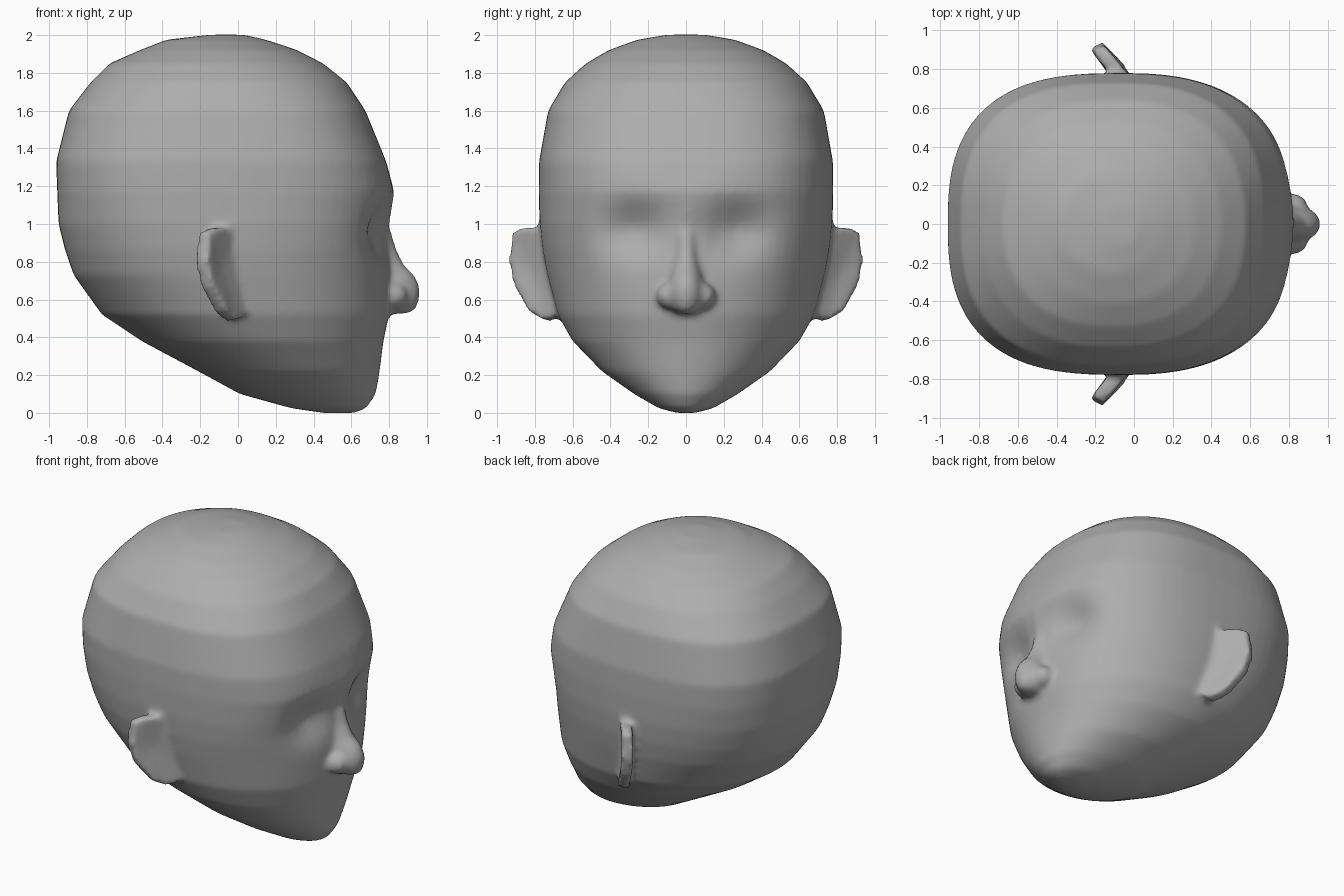
import bpy
from math import sin, cos, pi, exp, copysign

if "Cube" in bpy.data.objects:
    bpy.data.objects.remove(bpy.data.objects["Cube"])

def make(name, verts, faces):
    me = bpy.data.meshes.new(name)
    me.from_pydata(verts, [], faces)
    ob = bpy.data.objects.new(name, me)
    bpy.context.collection.objects.link(ob)
    bpy.ops.object.select_all(action='DESELECT')
    ob.select_set(True)
    bpy.context.view_layer.objects.active = ob
    bpy.ops.object.mode_set(mode='EDIT')
    bpy.ops.mesh.select_all(action='SELECT')
    bpy.ops.mesh.normals_make_consistent(inside=False)
    bpy.ops.object.mode_set(mode='OBJECT')
    return ob

def loft(rings):
    n = len(rings[0])
    verts = [v for r in rings for v in r]
    faces = [(i*n + j, i*n + (j+1) % n, (i+1)*n + (j+1) % n, (i+1)*n + j)
             for i in range(len(rings)-1) for j in range(n)]
    faces += [tuple(range(n))[::-1], tuple(range(len(verts)-n, len(verts)))]
    return verts, faces

def spow(c, p):
    return copysign(abs(c)**p, c)

def section(z, xb, xf, w, nb, nf, segs):
    # horizontal superellipse from back xb to front xf
    xc, a = (xb+xf)/2, (xf-xb)/2
    pts = []
    for k in range(segs):
        t = 2*pi*k/segs
        n = nf if cos(t) > 0 else nb
        pts.append([xc + a*spow(cos(t), 2/n), w*spow(sin(t), 2/n), z])
    return pts

def refine(rows, steps):
    out = []
    for p, q in zip(rows, rows[1:]):
        out += [[u + (v-u)*s/steps for u, v in zip(p, q)] for s in range(steps)]
    return out + [rows[-1]]

# Skull and face: z, back x, front x, half width, back power, front power
rows = [
    (0.0, 0.45, 0.62, 0.05, 2.0, 2.0),
    (0.025, 0.28, 0.68, 0.145, 2.0, 2.0),
    (0.10, 0.01, 0.73, 0.275, 2.0, 2.0),
    (0.22, -0.21, 0.75, 0.445, 2.0, 2.0),
    (0.38, -0.51, 0.77, 0.60, 2.0, 2.1),
    (0.52, -0.72, 0.80, 0.68, 2.1, 2.2),
    (0.73, -0.87, 0.805, 0.735, 2.3, 2.3),
    (0.86, -0.915, 0.805, 0.76, 2.4, 2.4),
    (1.00, -0.95, 0.81, 0.775, 2.5, 2.5),
    (1.17, -0.957, 0.828, 0.78, 2.7, 2.5),
    (1.33, -0.963, 0.785, 0.778, 2.7, 2.65),
    (1.60, -0.895, 0.675, 0.73, 2.6, 2.6),
    (1.75, -0.78, 0.575, 0.64, 2.4, 2.4),
    (1.85, -0.68, 0.45, 0.53, 2.3, 2.3),
    (1.92, -0.52, 0.315, 0.41, 2.2, 2.2),
    (1.975, -0.38, 0.15, 0.26, 2.0, 2.0),
    (2.002, -0.15, 0.03, 0.10, 2.0, 2.0),
]
rings = [section(*r, 72) for r in refine(rows, 3)]
for ring in rings:
    for v in ring:
        if v[0] > 0.2:   # eye sockets
            v[0] -= 0.09*exp(-((abs(v[1])-0.27)/0.17)**2 - ((v[2]-0.97)/0.14)**2)
head = make("head", *loft(rings))

# Nose: z, front x, half width
nose = [(0.525, 0.90, 0.05), (0.55, 0.945, 0.08), (0.60, 0.96, 0.10), (0.65, 0.965, 0.10),
        (0.70, 0.95, 0.092), (0.74, 0.925, 0.082), (0.78, 0.88, 0.075),
        (0.87, 0.838, 0.07), (0.96, 0.812, 0.07)]
parts = [make("nose", *loft([section(z, 1.36-x if z > 0.8 else 0.62, x, w, 2, 2.1, 24)
                             for z, x, w in nose]))]

# Nostril wings
for s in (-1, 1):
    bpy.ops.mesh.primitive_uv_sphere_add(segments=20, ring_count=12, radius=1,
                                         location=(0.82, s*0.082, 0.62))
    wing = bpy.context.object
    wing.scale = (0.08, 0.076, 0.072)
    parts.append(wing)

# Ears: dished plates angled backwards
rim = [(0.0, 0.74, 0.98), (-0.10, 0.865, 0.985), (-0.15, 0.925, 0.965), (-0.16, 0.943, 0.80),
       (-0.13, 0.915, 0.67), (-0.055, 0.835, 0.535), (0.0, 0.75, 0.49), (0.07, 0.66, 0.53),
       (0.04, 0.69, 0.75)]
n = len(rim)
for s in (-1, 1):
    front = [(x, s*y, z) for x, y, z in rim]
    back = [(x-0.068, s*(y-0.035), z-0.01) for x, y, z in rim]
    verts = front + back + [(-0.085, s*0.82, 0.76), (-0.14, s*0.785, 0.75)]
    faces = []
    for i in range(n):
        j = (i+1) % n
        faces += [(i, j, n+j, n+i), (i, j, 2*n), (n+j, n+i, 2*n+1)]
    parts.append(make("ear", verts, faces))

# Fuse all parts into one skin and blend the joins
for p in parts + [head]:
    p.select_set(True)
bpy.context.view_layer.objects.active = head
bpy.ops.object.join()
remesh = head.modifiers.new("fuse", 'REMESH')
remesh.mode = 'VOXEL'
remesh.voxel_size = 0.018
remesh.use_smooth_shade = True
blend = head.modifiers.new("blend", 'SMOOTH')
blend.factor = 0.5
blend.iterations = 8

# Dark grey clay
mat = bpy.data.materials.new("dark_grey")
mat.diffuse_color = (0.42, 0.42, 0.42, 1)
mat.use_nodes = True
mat.node_tree.nodes["Principled BSDF"].inputs["Base Color"].default_value = mat.diffuse_color
head.data.materials.clear()
head.data.materials.append(mat)
